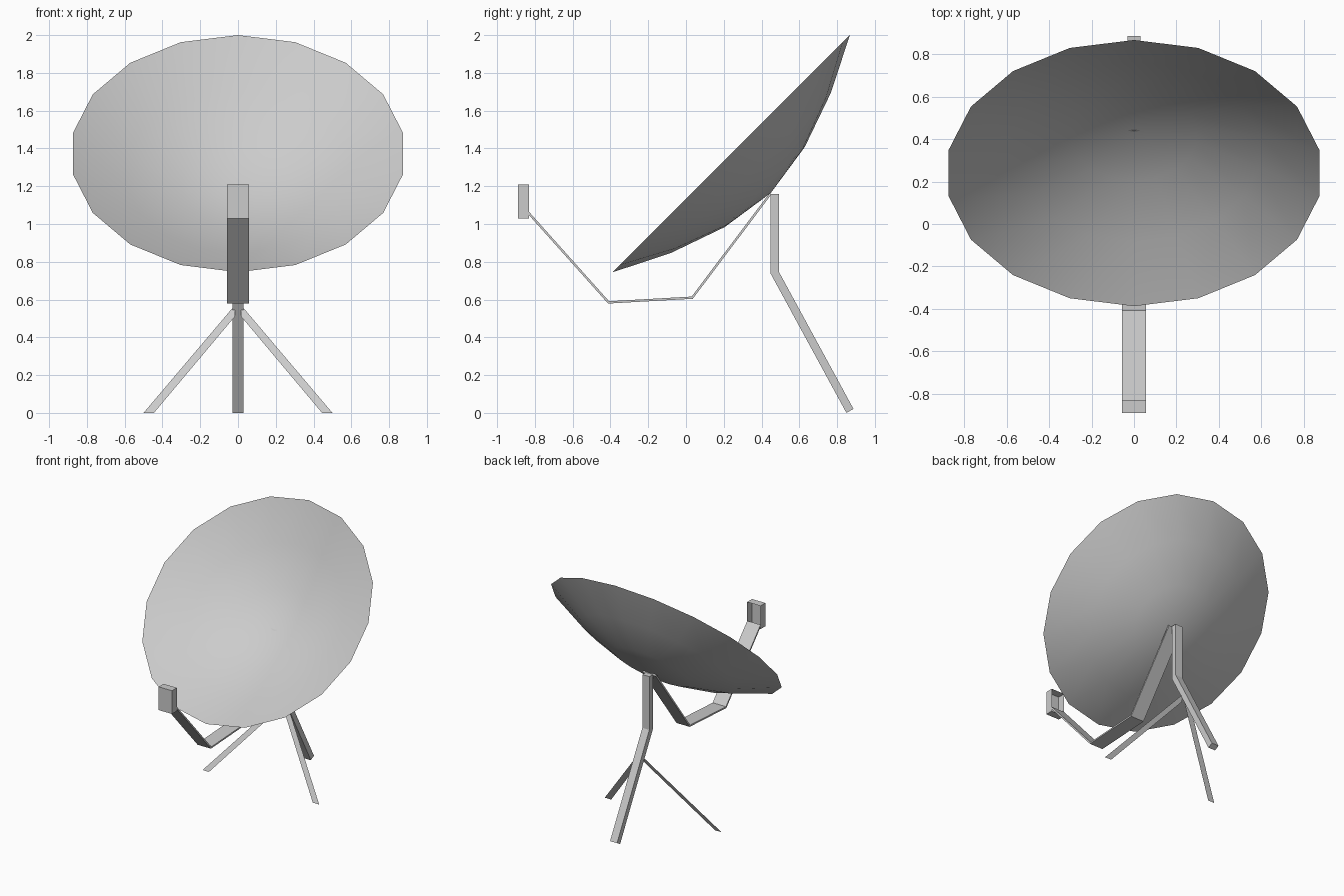
import bpy, bmesh, math
from mathutils import Vector, Matrix

cube = bpy.data.objects.get("Cube")
if cube:
    bpy.data.objects.remove(cube, do_unlink=True)

# Single light grey paint
grey = bpy.data.materials.new("light_grey")
grey.use_nodes = True
COLOR = (0.6, 0.6, 0.6, 1.0)
grey.diffuse_color = COLOR
grey.node_tree.nodes["Principled BSDF"].inputs["Base Color"].default_value = COLOR


def add_object(name, bm, smooth=False):
    for f in bm.faces:
        f.smooth = smooth
    mesh = bpy.data.meshes.new(name)
    bm.to_mesh(mesh)
    bm.free()
    mesh.materials.append(grey)
    obj = bpy.data.objects.new(name, mesh)
    bpy.context.collection.objects.link(obj)
    return obj


def bent_bar(name, path, thickness, half_width):
    """Mitred bar following a (y, z) path, extruded evenly across x."""
    pts = [Vector(p) for p in path]
    dirs = [(b - a).normalized() for a, b in zip(pts, pts[1:])]
    bm = bmesh.new()
    rings = []
    for i, p in enumerate(pts):
        d0, d1 = dirs[max(i - 1, 0)], dirs[min(i, len(dirs) - 1)]
        n0, n1 = Vector((-d0.y, d0.x)), Vector((-d1.y, d1.x))
        miter = (n0 + n1).normalized()
        off = miter * (thickness / 2 / miter.dot(n0))
        rings.append([bm.verts.new((x, *(p + off * s)))
                      for x, s in ((-half_width, -1), (half_width, -1),
                                   (half_width, 1), (-half_width, 1))])
    for a, b in zip(rings, rings[1:]):
        for k in range(4):
            m = (k + 1) % 4
            bm.faces.new((a[k], a[m], b[m], b[k]))
    bm.faces.new(rings[0])
    bm.faces.new(rings[-1][::-1])
    bmesh.ops.recalc_face_normals(bm, faces=bm.faces)
    return add_object(name, bm)


# Dish: a shallow 18-sided bowl tilted 45 degrees up toward the front
SIDES = 18
bm = bmesh.new()
centre = bm.verts.new((0, 0, -0.295))
previous = None
for radius, depth in ((0.30, 0.25), (0.60, 0.145), (0.8875, 0.0)):
    ring = []
    for i in range(SIDES):
        a = 2 * math.pi * i / SIDES
        ring.append(bm.verts.new((radius * math.sin(a), radius * math.cos(a), -depth)))
    for i in range(SIDES):
        j = (i + 1) % SIDES
        if previous:
            bm.faces.new((previous[i], ring[i], ring[j], previous[j]))
        else:
            bm.faces.new((centre, ring[i], ring[j]))
    previous = ring
bmesh.ops.recalc_face_normals(bm, faces=bm.faces)
bmesh.ops.transform(bm, verts=bm.verts, matrix=Matrix.Translation((0, 0.24, 1.3725))
                    @ Matrix.Rotation(math.radians(45), 4, 'X'))
add_object("dish", bm, smooth=True)

# Upright post that bends into the rear leg
bent_bar("post_and_rear_leg", [(0.47, 1.16), (0.47, 0.742), (0.868, 0.0105)], 0.043, 0.03)

# Flat feed arm running under the dish
bent_bar("feed_arm", [(0.447, 1.16), (0.033, 0.61), (-0.41, 0.585), (-0.835, 1.06)], 0.012, 0.057)

# Thin front legs, sloping forward and outward
for name, side in (("left_front_leg", 1), ("right_front_leg", -1)):
    bm = bmesh.new()
    corners = [(0.445, 0.0), (0.50, 0.0), (0.015, 0.572), (0.015, 0.512)]
    bm.faces.new([bm.verts.new((side * x, 0.28 + 0.5 * z, z)) for x, z in corners])
    bmesh.ops.recalc_face_normals(bm, faces=bm.faces)
    bm.normal_update()
    for f in bm.faces:
        if f.normal.y > 0:
            f.normal_flip()
    add_object(name, bm)

# Receiver box, open toward the dish
bm = bmesh.new()
bmesh.ops.create_cube(bm, size=1.0, matrix=Matrix.Translation((0, -0.86, 1.12))
                      @ Matrix.Diagonal((0.114, 0.06, 0.18, 1)))
bm.normal_update()
bmesh.ops.delete(bm, geom=[f for f in bm.faces if f.normal.y > 0.9], context='FACES')
add_object("receiver_box", bm)
